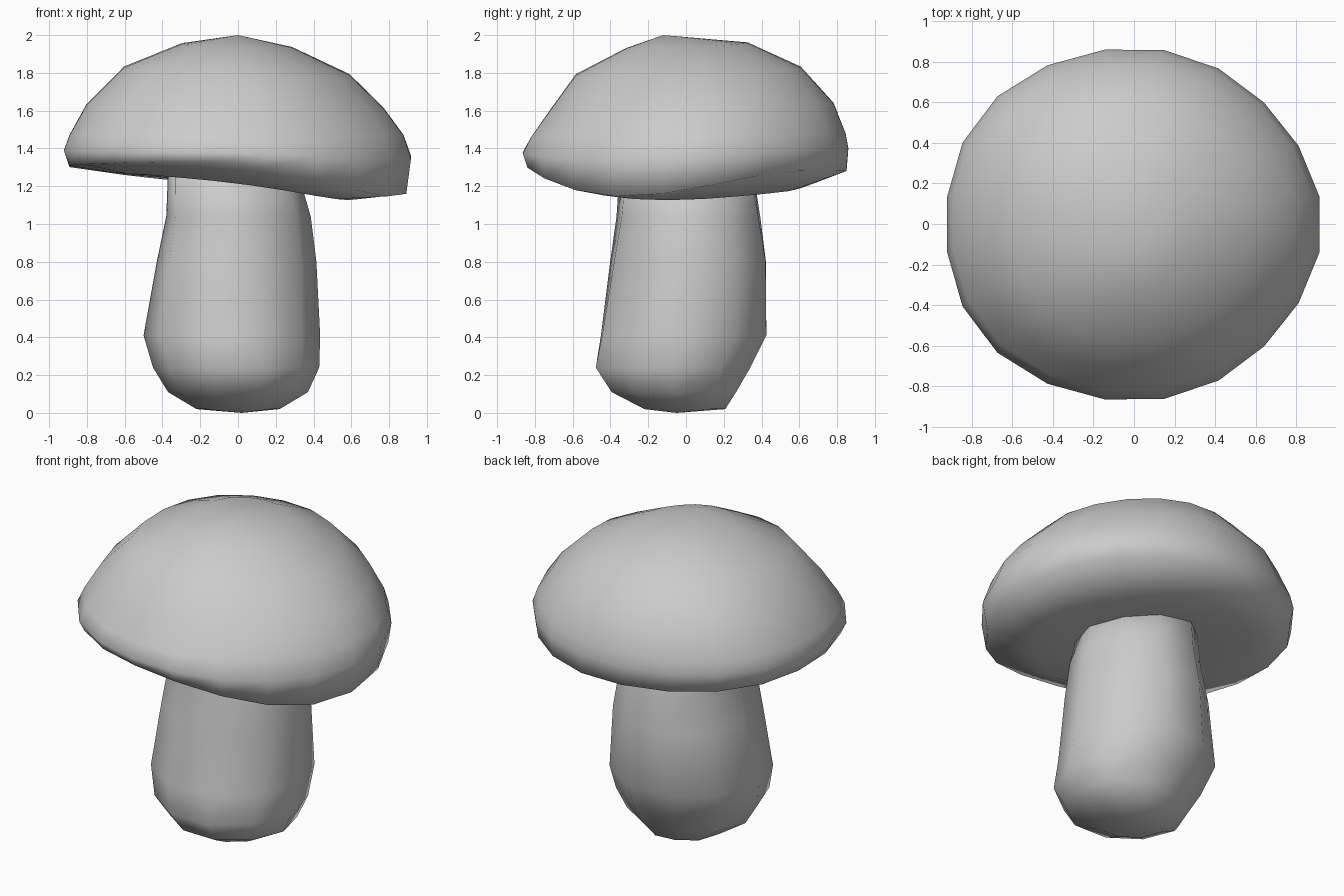
import bpy
import bmesh
from math import sin, cos, tau

cube = bpy.data.objects.get("Cube")
if cube:
    bpy.data.objects.remove(cube, do_unlink=True)

# Single plain grey
grey = bpy.data.materials.new("plain_grey")
grey.use_nodes = True
colour = (0.6, 0.6, 0.6, 1)
grey.diffuse_color = colour
grey.node_tree.nodes["Principled BSDF"].inputs["Base Color"].default_value = colour


def loft(name, sides, start, rings, bottom, top, shape):
    """Skin rings (x0, x1, y0, y1, z, tilt_x, tilt_y, dip) between two end points.
    The dip lowers the ring towards its front left side."""
    bm = bmesh.new()
    loops = []
    for x0, x1, y0, y1, z, tilt_x, tilt_y, dip in rings:
        loop = []
        for i in range(sides):
            a = tau * (i + start) / sides
            k = shape(a, z)
            u, v = k * cos(a), k * sin(a)
            x = (x0 + x1) / 2 + u * (x1 - x0) / 2
            y = (y0 + y1) / 2 + v * (y1 - y0) / 2
            drop = dip * max(0, cos(a + .45)) ** 3
            loop.append(bm.verts.new((x, y, z + tilt_x * u + tilt_y * v - drop)))
        loops.append(loop)
    for low, high in zip(loops, loops[1:]):
        for i in range(sides):
            j = (i + 1) % sides
            bm.faces.new((low[i], low[j], high[j], high[i]))
    ends = bm.verts.new(bottom), bm.verts.new(top)
    for i in range(sides):
        j = (i + 1) % sides
        bm.faces.new((ends[0], loops[0][j], loops[0][i]))
        bm.faces.new((ends[1], loops[-1][i], loops[-1][j]))
    bmesh.ops.recalc_face_normals(bm, faces=bm.faces)
    for face in bm.faces:
        face.smooth = True
    mesh = bpy.data.meshes.new(name)
    bm.to_mesh(mesh)
    bm.free()
    mesh.materials.append(grey)
    obj = bpy.data.objects.new(name, mesh)
    bpy.context.collection.objects.link(obj)


def stem_shape(a, z):
    """Lean the stem along one diagonal as it rises."""
    return 1 + sin(2 * a) * (.02 + .12 * (.5 - z) * cos(a - tau / 8))


def cap_shape(a, z):
    """Make the cap fuller on its right side."""
    return 1 - .035 * cos(a) * sin(2 * a) ** 2


# Stout stem, leaning slightly and rounded at the foot
loft("stem", 10, 0, [
    (-.22, .22, -.23, .21, .02, 0, 0, 0),
    (-.37, .37, -.41, .27, .11, 0, 0, 0),
    (-.45, .43, -.50, .35, .24, 0, 0, 0),
    (-.50, .435, -.47, .44, .41, 0, 0, 0),
    (-.43, .415, -.41, .445, .80, 0, 0, 0),
    (-.38, .385, -.37, .41, 1.04, 0, 0, 0),
    (-.37, .33, -.35, .37, 1.26, -.03, 0, 0),
], (.02, -.05, 0), (0, 0, 1.35), stem_shape)

# Broad cap with a rim that sags to one side and a gently curved underside
loft("cap", 20, .5, [
    (-.37, .34, -.35, .37, 1.215, -.045, -.01, 0),
    (-.66, .60, -.62, .62, 1.21, -.06, -.01, .03),
    (-.90, .905, -.85, .86, 1.305, 0, -.025, .17),
    (-.93, .93, -.875, .87, 1.39, 0, .01, .05),
    (-.90, .89, -.83, .855, 1.47, 0, .01, 0),
    (-.81, .785, -.73, .79, 1.62, -.01, .02, 0),
    (-.61, .60, -.59, .615, 1.81, -.02, .02, 0),
    (-.30, .29, -.32, .33, 1.945, -.01, .015, 0),
], (0, 0, 1.22), (0, -.12, 2), cap_shape)
